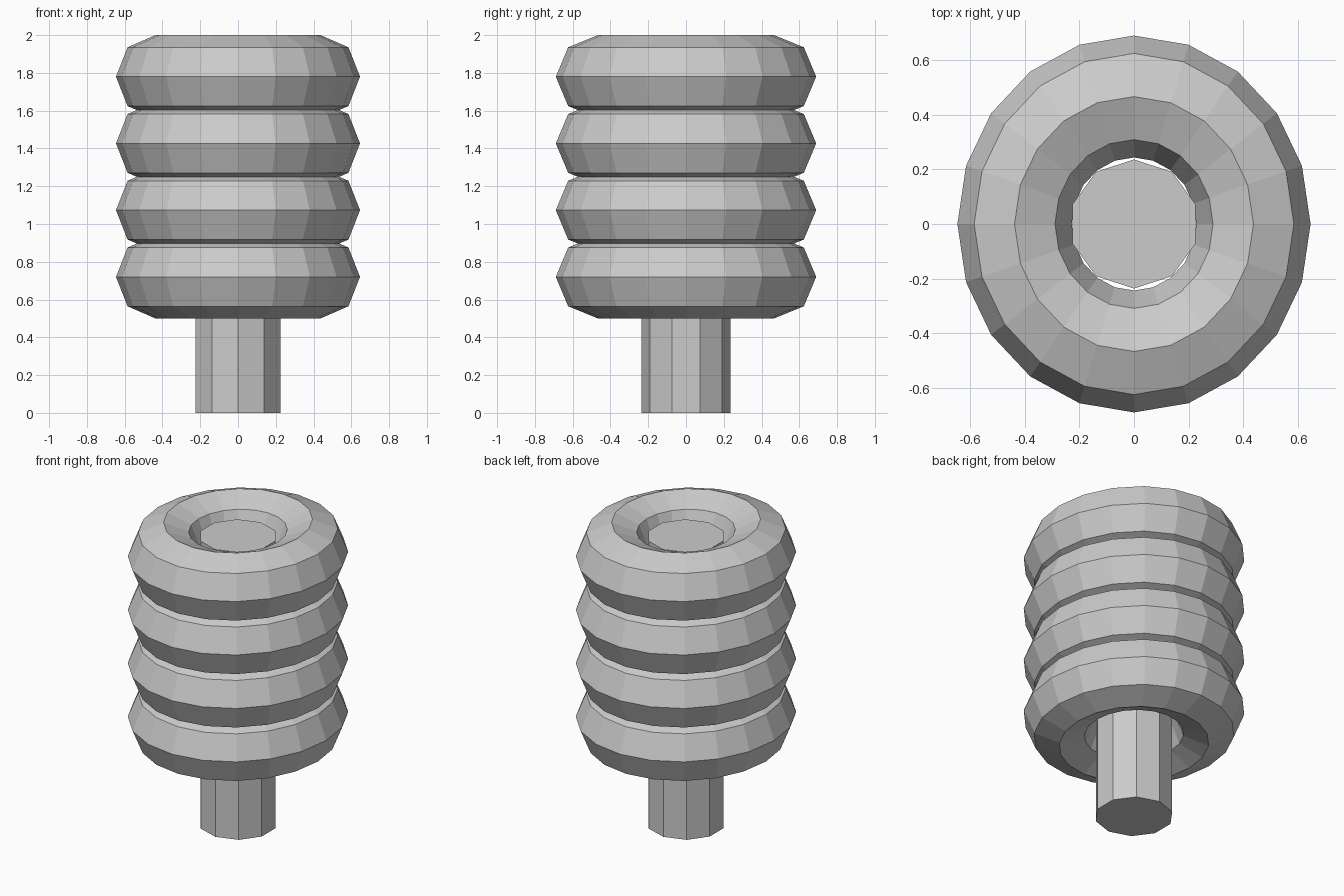
import bpy
import math

cube = bpy.data.objects.get("Cube")
if cube:
    bpy.data.objects.remove(cube, do_unlink=True)

# Single plain grey
grey = bpy.data.materials.new("light_grey")
grey.use_nodes = True
colour = (0.6, 0.6, 0.6, 1.0)
grey.diffuse_color = colour
grey.node_tree.nodes["Principled BSDF"].inputs["Base Color"].default_value = colour


def finish(name, scale=(1, 1, 1)):
    """Name, scale and colour the newly added primitive."""
    obj = bpy.context.object
    obj.name = name
    obj.scale = scale
    bpy.ops.object.transform_apply(location=False, rotation=False, scale=True)
    obj.data.materials.append(grey)
    bpy.ops.object.shade_flat()
    return obj


# Stack of four slightly oval, overlapping rings
MAJOR, MINOR = 0.437, 0.209
HALF_HEIGHT = 0.22
BOTTOM, TOP, COUNT = 0.5, 2.0, 4
first = BOTTOM + HALF_HEIGHT
step = (TOP - HALF_HEIGHT - first) / (COUNT - 1)

for i in range(COUNT):
    bpy.ops.mesh.primitive_torus_add(
        major_segments=20, minor_segments=8,
        major_radius=MAJOR, minor_radius=MINOR,
        location=(0, 0, first + i * step))
    finish(f"ring_{i + 1}", (1, 1.067, HALF_HEIGHT / MINOR))

# Ten-sided post running up through the rings
POST_TOP = 1.9
bpy.ops.mesh.primitive_cylinder_add(
    vertices=10, radius=0.236, depth=POST_TOP, location=(0, 0, POST_TOP / 2))
finish("post")
